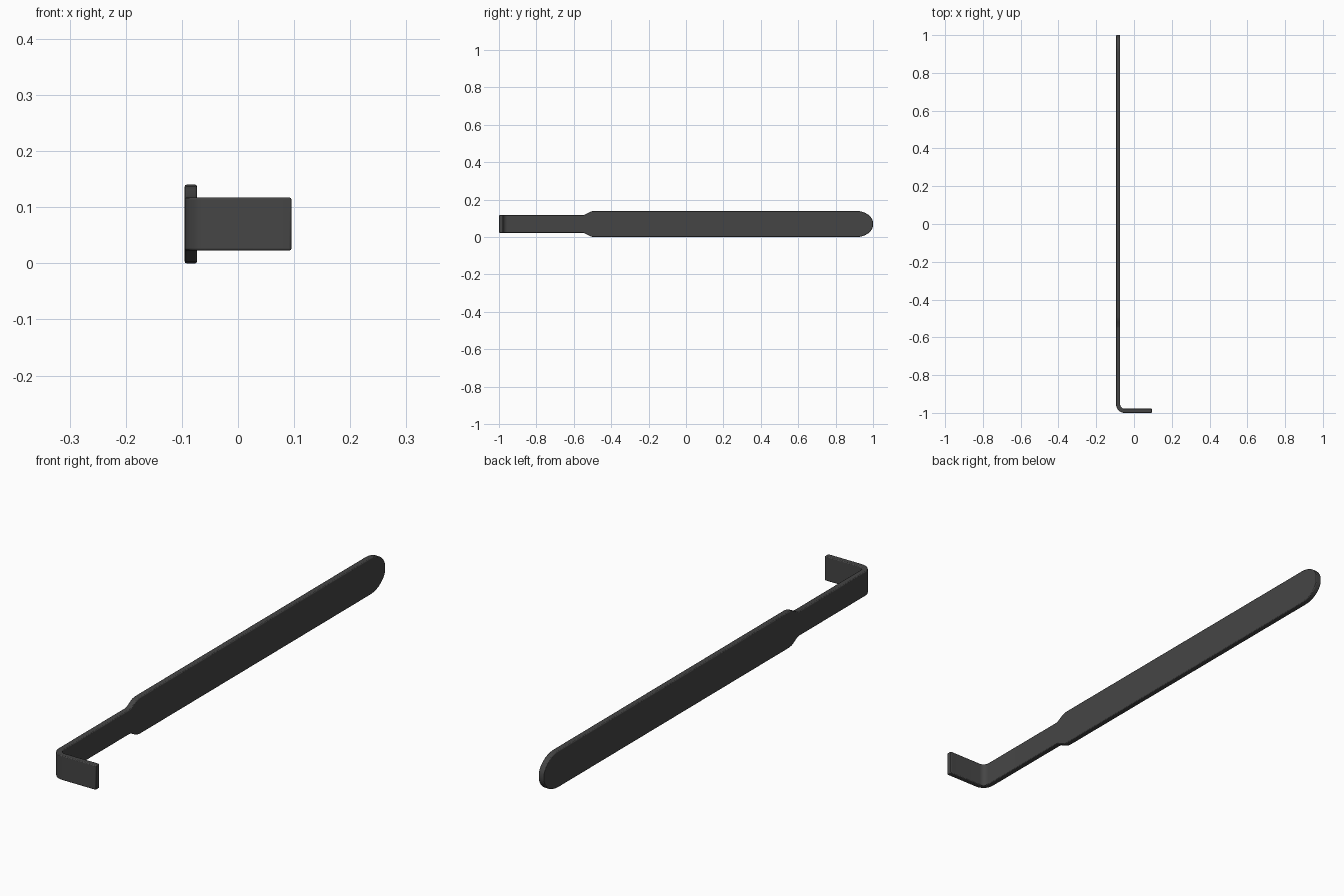
import bpy, bmesh
from math import sin, cos, pi
from mathutils import Vector

if "Cube" in bpy.data.objects:
    bpy.data.objects.remove(bpy.data.objects["Cube"])

T = 0.022            # strip thickness
ZC = 0.07            # mid height
XL, YF = -0.095 + T / 2, -1 + T / 2   # centre lines of blade and foot
R = 0.034            # bend radius on the centre line
NARROW, WIDE = 0.047, 0.07

# stations: (x, y, normal, half height)
st = [(0.095, YF, Vector((0, -1, 0)), NARROW)]

# bend between foot and blade
for i in range(9):
    a = -pi / 2 - i / 8 * pi / 2
    n = Vector((cos(a), sin(a), 0))
    st.append((XL + R + R * n.x, YF + R + R * n.y, n, NARROW))

# shoulder widening into the blade
left = Vector((-1, 0, 0))
for y, h in [(-0.553, NARROW), (-0.541, 0.050), (-0.52, 0.0615),
             (-0.507, 0.0675), (-0.49, WIDE)]:
    st.append((XL, y, left, h))

# rounded tip
for i in range(8):
    a = i / 7 * 1.4
    st.append((XL, 0.91 + 0.09 * sin(a) / sin(1.4), left, WIDE * cos(a)))

# sweep a rectangular section along the stations
bm = bmesh.new()
rings = []
for x, y, n, h in st:
    c = Vector((x, y, ZC))
    rings.append([bm.verts.new(c + n * (s * T / 2) + Vector((0, 0, u * h)))
                  for s, u in ((1, -1), (1, 1), (-1, 1), (-1, -1))])
for a, b in zip(rings, rings[1:]):
    for k in range(4):
        m = (k + 1) % 4
        bm.faces.new((a[k], a[m], b[m], b[k]))
bm.faces.new(rings[0])
bm.faces.new(rings[-1])
bmesh.ops.recalc_face_normals(bm, faces=bm.faces)

me = bpy.data.meshes.new("bent_flat_bar")
bm.to_mesh(me)
bm.free()
bar = bpy.data.objects.new("bent_flat_bar", me)
bpy.context.collection.objects.link(bar)

# slightly softened rim
bev = bar.modifiers.new("rim", 'BEVEL')
bev.width = 0.003
bev.segments = 2
bev.limit_method = 'ANGLE'
bev.angle_limit = 1.0

mat = bpy.data.materials.new("dark_steel")
mat.diffuse_color = (0.06, 0.06, 0.06, 1)
mat.use_nodes = True
mat.node_tree.nodes["Principled BSDF"].inputs["Base Color"].default_value = mat.diffuse_color
me.materials.append(mat)

bpy.context.view_layer.objects.active = bar
bar.select_set(True)
bpy.ops.object.shade_smooth_by_angle(angle=0.6)
